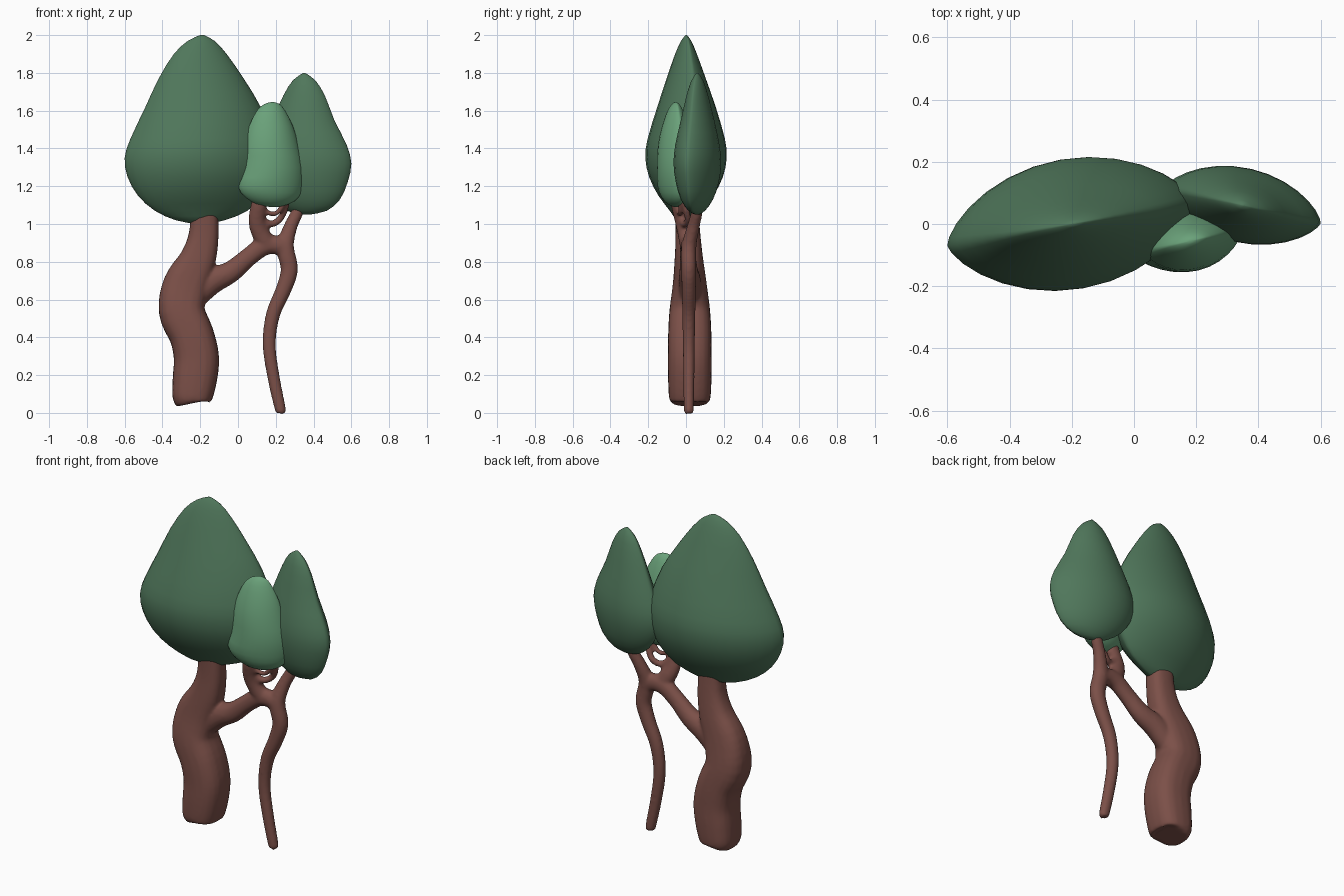
import bpy, bmesh, math
from mathutils import Vector


def material(name, rgb):
    m = bpy.data.materials.new(name)
    m.diffuse_color = (*rgb, 1)
    return m


DARK = material("dark_green", (0.08, 0.185, 0.105))
LIGHT = material("light_green", (0.145, 0.36, 0.195))
BARK = material("bark", (0.20, 0.08, 0.065))


def spline(rows, steps):
    """Catmull-Rom interpolation through rows of numbers."""
    out = []
    for i in range(len(rows) - 1):
        a, b = rows[max(i - 1, 0)], rows[i]
        c, d = rows[i + 1], rows[min(i + 2, len(rows) - 1)]
        for s in range(steps):
            t = s / steps
            out.append([0.5 * (2 * q + (r - p) * t + (2 * p - 5 * q + 4 * r - w) * t * t
                               + (3 * q - p - 3 * r + w) * t ** 3)
                        for p, q, r, w in zip(a, b, c, d)])
    return out + [list(rows[-1])]


def loft(bm, rings):
    """Skin a list of point rings and cap both ends."""
    vs = [[bm.verts.new(p) for p in ring] for ring in rings]
    n = len(vs[0])
    for a, b in zip(vs, vs[1:]):
        for i in range(n):
            j = (i + 1) % n
            bm.faces.new((a[i], a[j], b[j], b[i]))
    bm.faces.new(vs[0][::-1])
    bm.faces.new(vs[-1])


def finish(bm, name, mat):
    bmesh.ops.recalc_face_normals(bm, faces=bm.faces)
    me = bpy.data.meshes.new(name)
    for f in bm.faces:
        f.smooth = True
    bm.to_mesh(me)
    bm.free()
    me.materials.append(mat)
    ob = bpy.data.objects.new(name, me)
    bpy.context.collection.objects.link(ob)
    return ob


def spow(v, e):
    return math.copysign(abs(v) ** e, v)


def crown(name, rows, cx, cy, angle, mat):
    """Lens-section leaf mass; rows = (z, left x, right x, half thickness)."""
    ca, sa = math.cos(math.radians(angle)), math.sin(math.radians(angle))
    rings = []
    for z, xl, xr, t in spline(rows, 2):
        ring = []
        for k in range(28):
            a = 2 * math.pi * k / 28
            u = ((xl + xr) / 2 - cx + (xr - xl) / 2 * math.cos(a)) / ca
            v = t * spow(math.sin(a), 1.4)
            ring.append((cx + u * ca - v * sa, cy + u * sa + v * ca, z))
        rings.append(ring)
    bm = bmesh.new()
    loft(bm, rings)
    return finish(bm, name, mat)


def limb(bm, rows, power=1.0):
    """Tube along rows = (x, y, z, radius in the front plane, radius in depth)."""
    pts = spline(rows, 4)
    rings = []
    for i, (x, y, z, r, d) in enumerate(pts):
        t = Vector(pts[min(i + 1, len(pts) - 1)][:3]) - Vector(pts[max(i - 1, 0)][:3])
        t.y = 0
        n = t.normalized().cross(Vector((0, 1, 0)))
        rings.append([Vector((x, y, z)) + n * r * spow(math.cos(a), power)
                      + Vector((0, d * spow(math.sin(a), power), 0))
                      for a in (2 * math.pi * k / 20 for k in range(20))])
    loft(bm, rings)


# Leaf crowns
crown("large_crown", [
    (1.0, -.22, -.17, .01), (1.02, -.33, -.07, .045), (1.07, -.44, .05, .08),
    (1.15, -.53, .13, .14), (1.25, -.585, .185, .19), (1.35, -.6, .2, .21),
    (1.45, -.57, .185, .20), (1.62, -.49, .12, .15), (1.77, -.42, .03, .10),
    (1.9, -.34, -.06, .055), (1.97, -.265, -.125, .025), (2.0, -.2, -.18, .004)],
    -.2, 0, 10, DARK)
crown("right_crown", [
    (1.05, .33, .38, .01), (1.07, .26, .47, .04), (1.13, .18, .54, .08),
    (1.22, .12, .58, .108), (1.32, .10, .6, .12), (1.42, .125, .575, .112),
    (1.55, .18, .51, .085), (1.68, .24, .46, .055), (1.76, .29, .41, .03),
    (1.8, .345, .355, .004)], .35, .06, -13, DARK)
crown("front_crown", [
    (1.09, .17, .21, .01), (1.105, .10, .27, .04), (1.14, .04, .32, .07),
    (1.2, 0, .343, .09), (1.3, .02, .347, .098), (1.42, .032, .32, .09),
    (1.52, .06, .29, .068), (1.6, .10, .25, .04), (1.635, .14, .22, .018),
    (1.645, .175, .19, .004)], .18, -.055, 13, LIGHT)

# Trunks and branches, fused into one smooth body
bm = bmesh.new()
limb(bm, [(-.245, .02, .05, .075, .085), (-.245, .02, .07, .103, .108),
          (-.23, .02, .17, .117, .115), (-.22, .02, .29, .12, .115),
          (-.245, .02, .41, .118, .115), (-.298, .02, .54, .122, .108),
          (-.275, .02, .68, .12, .09), (-.21, .015, .82, .095, .075),
          (-.18, .01, .96, .078, .065), (-.18, 0, 1.15, .07, .06)], .75)
limb(bm, [(-.27, .02, .58, .07, .06), (-.15, .02, .69, .07, .06),
          (-.04, .015, .745, .058, .05), (.05, .01, .82, .05, .043),
          (.14, .01, .885, .052, .042), (.22, .012, .885, .05, .04),
          (.265, .015, .84, .045, .038)])
limb(bm, [(.228, .015, 0, .022, .022), (.224, .015, .02, .03, .027),
          (.19, .015, .18, .033, .03), (.165, .015, .36, .035, .032),
          (.185, .015, .52, .038, .035), (.24, .015, .65, .042, .038),
          (.272, .015, .76, .046, .04), (.25, .015, .88, .046, .04),
          (.28, .04, .99, .036, .034), (.32, .06, 1.08, .032, .03),
          (.33, .06, 1.18, .028, .026)])
limb(bm, [(.17, .01, .87, .05, .04), (.12, -.005, .95, .048, .04),
          (.10, -.025, 1.02, .045, .036), (.11, -.045, 1.1, .042, .034),
          (.13, -.055, 1.2, .035, .03)])
limb(bm, [(.11, -.02, 1.04, .022, .022), (.165, -.01, 1.0, .02, .02),
          (.215, .01, 1.02, .019, .019), (.25, .0, 1.08, .018, .018),
          (.26, -.02, 1.15, .016, .016)])
limb(bm, [(.12, -.04, 1.11, .016, .016), (.15, -.035, 1.065, .015, .015),
          (.2, -.03, 1.055, .014, .014), (.235, -.03, 1.1, .014, .014),
          (.24, -.03, 1.15, .013, .013)])
trunks = finish(bm, "trunks", BARK)
rm = trunks.modifiers.new("fuse", 'REMESH')
rm.mode = 'VOXEL'
rm.voxel_size = 0.009
rm.use_smooth_shade = True
sm = trunks.modifiers.new("soften", 'SMOOTH')
sm.factor = 0.5
sm.iterations = 8
